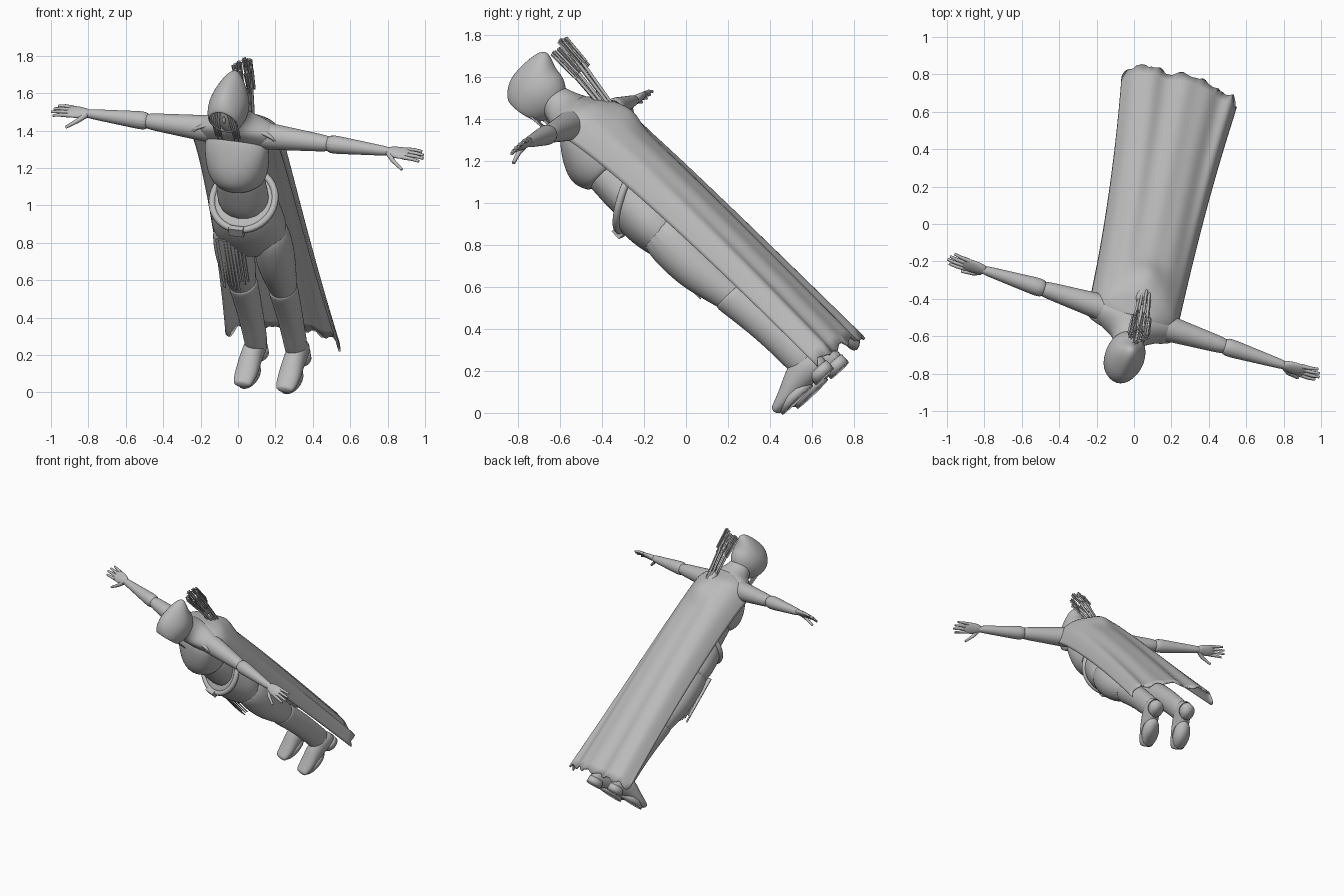
import bpy, bmesh, math, random
from mathutils import Matrix, Vector

random.seed(4)
if "Cube" in bpy.data.objects:
    bpy.data.objects.remove(bpy.data.objects["Cube"])

# Leaning body frame: x to the left hand, y to the back, z to the head
side = Vector((.947, -.3, -.119)).normalized()
up = Vector((-.12, -.668, .734)).normalized()
back = up.cross(side).normalized()
up = side.cross(back)
BODY = Matrix.Translation((0, -.5, 1.39)) @ Matrix((side, back, up)).transposed().to_4x4()

GREY = (.5, .5, .5, 1)
grey = bpy.data.materials.new("plain_grey")
grey.use_nodes = True
grey.diffuse_color = GREY
grey.node_tree.nodes["Principled BSDF"].inputs["Base Color"].default_value = GREY


def place(name, data, mirror=False, smooth=0, thick=0):
    ob = bpy.data.objects.new(name, data)
    bpy.context.collection.objects.link(ob)
    data.materials.append(grey)
    ob.matrix_world = BODY
    if mirror:
        ob.modifiers.new("mirror", 'MIRROR').use_mirror_merge = False
    if thick:
        ob.modifiers.new("thickness", 'SOLIDIFY').thickness = thick
    if smooth:
        subdivision = ob.modifiers.new("smooth", 'SUBSURF')
        subdivision.levels = subdivision.render_levels = smooth
    return ob


def finish(name, bm, flat=False, **options):
    bmesh.ops.recalc_face_normals(bm, faces=bm.faces)
    for face in bm.faces:
        face.smooth = not flat
    mesh = bpy.data.meshes.new(name)
    bm.to_mesh(mesh)
    bm.free()
    return place(name, mesh, **options)


def skin(bm, rows, closed=False):
    """Faces between neighbouring rows of vertices."""
    for low, high in zip(rows, rows[1:]):
        count = len(low)
        for i in range(count if closed else count - 1):
            k = (i + 1) % count
            bm.faces.new((low[i], low[k], high[k], high[i]))


def loft(name, axis, rings, aside=0, tilt=0, caps=True, sides=16, smooth=2, **options):
    """Elliptical rings: position along axis, centre, width, depth. The tilt fades out."""
    bm, loops = bmesh.new(), []
    for step, (along, centre, width, depth) in enumerate(rings):
        loop, lean = [], tilt * (1 - step / (len(rings) - 1))
        for i in range(sides):
            angle = math.tau * i / sides
            p, q = width * math.cos(angle), centre + depth * math.sin(angle)
            t = along + lean * math.sin(angle)
            spot = {'X': (t, q, p), 'Y': (aside + p, t, q), 'Z': (aside + p, q, t)}[axis]
            loop.append(bm.verts.new(spot))
        loops.append(loop)
    skin(bm, loops, closed=True)
    if caps:
        bm.faces.new(loops[0])
        bm.faces.new(loops[-1])
    return finish(name, bm, smooth=smooth, **options)


def sleeve(name, start, end, wide, narrow, count=5):
    """Round tapering piece along the arm."""
    rings = []
    for i in range(count):
        k = i / (count - 1)
        radius = wide + (narrow - wide) * k
        rings.append((start + (end - start) * k, 0, radius, radius))
    return loft(name, 'X', rings, mirror=True)


def tube(name, points, radius, tip=1, cyclic=False, mirror=False):
    curve = bpy.data.curves.new(name, 'CURVE')
    curve.dimensions = '3D'
    curve.bevel_depth, curve.bevel_resolution, curve.use_fill_caps = radius, 2, True
    spline = curve.splines.new('POLY')
    spline.points.add(len(points) - 1)
    spline.use_cyclic_u, spline.use_smooth = cyclic, True
    for i, (target, spot) in enumerate(zip(spline.points, points)):
        target.co = (*spot, 1)
        target.radius = 1 + (tip - 1) * i / (len(points) - 1)
    return place(name, curve, mirror=mirror)


def box(name, centre, size, turn=0, taper=1):
    bm = bmesh.new()
    bmesh.ops.create_cube(bm, size=1)
    for vert in bm.verts:
        if vert.co.z < 0:
            vert.co.x *= taper
    bm.transform(Matrix.Translation(centre) @ Matrix.Rotation(turn, 4, 'Z') @ Matrix.Diagonal((*size, 1)))
    return finish(name, bm, flat=True)


# Torso: shirt with full chest, bare waist, trousers dipping at the front
loft("shirt", 'Z', [(.05, -.02, .08, .06), (0, -.03, .18, .1), (-.1, -.06, .18, .15),
                    (-.19, -.07, .17, .17), (-.25, -.07, .15, .14), (-.28, -.07, .13, .12)])
loft("waist", 'Z', [(-.2, -.07, .14, .12), (-.3, -.07, .135, .11), (-.55, -.07, .16, .12)])
loft("trousers", 'Z', [(-.41, -.07, .17, .14), (-.43, -.07, .18, .145), (-.53, -.06, .2, .155),
                       (-.67, -.04, .22, .15), (-.82, -.04, .13, .09)], tilt=.09)

# Belt following the sloping waistband, and buckle
angles = [math.tau * i / 40 for i in range(40)]
tube("belt", [(.175 * math.cos(a), -.07 + .148 * math.sin(a), -.425 + .085 * math.sin(a))
              for a in angles], .019, cyclic=True)
box("buckle", (0, -.23, -.51), (.08, .03, .05))

# Legs, boots, soles and heels
loft("leg", 'Z', [(-.6, -.04, .09, .12), (-.8, -.04, .11, .12), (-.95, -.03, .1, .11),
                  (-1.1, 0, .075, .085), (-1.2, .01, .06, .07)], aside=.115, mirror=True)
loft("boot_shaft", 'Z', [(-1.1, 0, .08, .09), (-1.12, 0, .08, .09), (-1.3, .03, .07, .085),
                         (-1.5, .045, .06, .08), (-1.66, .05, .06, .085)], aside=.113, mirror=True)
loft("boot_foot", 'Y', [(.14, -1.64, .04, .05), (.06, -1.62, .06, .08), (-.03, -1.62, .06, .07),
                        (-.12, -1.65, .065, .05), (-.2, -1.66, .055, .03), (-.22, -1.66, .04, .02)],
     aside=.12, mirror=True)
for name, y, width, depth, bottom in (("sole", -.1, .058, .105, -1.7), ("heel", .08, .05, .06, -1.71)):
    loft("boot_" + name, 'Z', [(z, y, width, depth) for z in (-1.66, bottom)], aside=.12,
         sides=24, smooth=0, mirror=True)

# Tattered cloth strips over the right thigh
for i in range(9):
    x = -.012 - i / 60
    length = random.uniform(.29, .37)
    y = -.04 - .14 * math.sqrt(1 - (7 * x + .67) ** 2)
    box("cloth_strip", (x, y, -.64 - length / 2), (.018, .006, length),
        turn=random.uniform(-.3, .3), taper=.6)

# Arms, gauntlets with a cuff edge, hands and fingers
sleeve("arm", .1, .55, .08, .04)
sleeve("gauntlet", .49, .88, .055, .022)
loft("hand", 'X', [(.83, 0, .022, .024), (.88, 0, .02, .04), (.93, 0, .017, .045),
                   (.97, 0, .01, .037)], mirror=True)
for i in range(4):
    y = (i - 1.5) / 48
    reach = 1.055 - abs(i - 1.3) / 60
    tube("finger", [(.94, y, 0), (reach - .04, 1.15 * y, 0), (reach, 1.25 * y, -.008)],
         .012, tip=.6, mirror=True)
tube("thumb", [(.86, -.02, 0), (.89, -.055, -.01), (.95, -.09, -.035)], .016, tip=.5, mirror=True)

# Neck, face and loose hair inside the hood
loft("neck", 'Z', [(.2, -.06, .05, .05), (0, -.03, .06, .06)])
loft("face", 'Z', [(.34, -.07, .05, .06), (.25, -.08, .07, .08), (.17, -.09, .06, .07),
                   (.12, -.11, .02, .03)])
loft("nose", 'Z', [(.26, -.15, .006, .008), (.21, -.16, .014, .02)], sides=8)
for i in range(4):
    x = .035 + i / 90
    tube("hair_lock", [(.7 * x, -.14, .29), (x, -.155, .22), (x, -.14, .07 + .02 * (i % 2))],
         .011, tip=.3, mirror=True)

# Hood: open shell, brow pulled low over the face, peak at the back of the crown
bm = bmesh.new()
bmesh.ops.create_uvsphere(bm, u_segments=28, v_segments=18, radius=1)
bm.transform(Matrix.Rotation(math.pi / 2, 4, 'X'))
bmesh.ops.delete(bm, geom=[v for v in bm.verts if v.co.y < -.85], context='VERTS')
for vert in bm.verts:
    x, y, z = vert.co
    crown, front = max(0, z) ** 2, max(0, -y)
    peak = max(0, y) * crown
    vert.co = (.107 * x * (1 + .4 * front ** 3) * (1 - crown / 4),
               -.065 + .145 * y + .19 * peak - .04 * front * z,
               .25 + .14 * z - .035 * front ** 2 + .02 * peak)
finish("hood", bm, smooth=1, thick=.01)

# Cowl draping from the hood onto the shoulders
loft("cowl", 'Z', [(.2, -.04, .08, .08), (.12, -.02, .09, .09), (.08, -.01, .18, .1),
                   (.04, 0, .24, .1), (-.03, .01, .25, .1)], caps=False, sides=24, thick=.012)

# Cape: falls from the shoulders, flares and folds towards a ragged hem
bm, grid, columns, steps = bmesh.new(), [], 48, 40
for j in range(steps + 1):
    line, drop = [], j / steps
    z = .085 - 1.745 * drop ** 1.3
    above, below = max(0, z) * 10, max(0, -z) / 1.66
    half = (.255 + .075 * below ** 2) * math.sqrt(1 - above ** 2)
    middle = .15 + .12 * math.sqrt(below) - .08 * above
    edge = -.06 + .21 * below ** .6
    for i in range(columns + 1):
        u = 2 * i / columns - 1
        fold = .012 * drop * (math.sin(9 * u + .6) + .5 * math.sin(17 * u + 2))
        quiver_bulge = .035 * math.exp(-(u / .28) ** 2 - ((z + .13) / .09) ** 2)
        ragged = .012 * math.sin(23 * u) + random.uniform(-.007, .007) if j == steps else 0
        y = middle - (middle - edge) * abs(u) ** 2.6 + fold + quiver_bulge
        line.append(bm.verts.new((half * math.sin(1.35 * u), y, z + ragged)))
    grid.append(line)
skin(bm, grid)
finish("cape", bm, thick=.012)

# Quiver on the back with fletched arrows
loft("quiver", 'Z', [(.06, .155, .045, .035), (-.12, .145, .045, .035), (-.5, .14, .04, .03)],
     sides=12, smooth=1)
for i in range(8):
    angle = math.tau * i / 8
    spread = Vector((math.cos(angle), math.sin(angle), 0))
    nock = Vector((.01, .18, random.uniform(.31, .36))) + .045 * spread
    tube("arrow_shaft", [Vector((.01, .15, -.05)) + .025 * spread, nock], .008)
    for turn in (-1, 0, 1):
        box("arrow_feather", nock - Vector((0, .005, .08)), (.034, .003, .15),
            turn=angle + turn * math.pi / 3, taper=.6)
